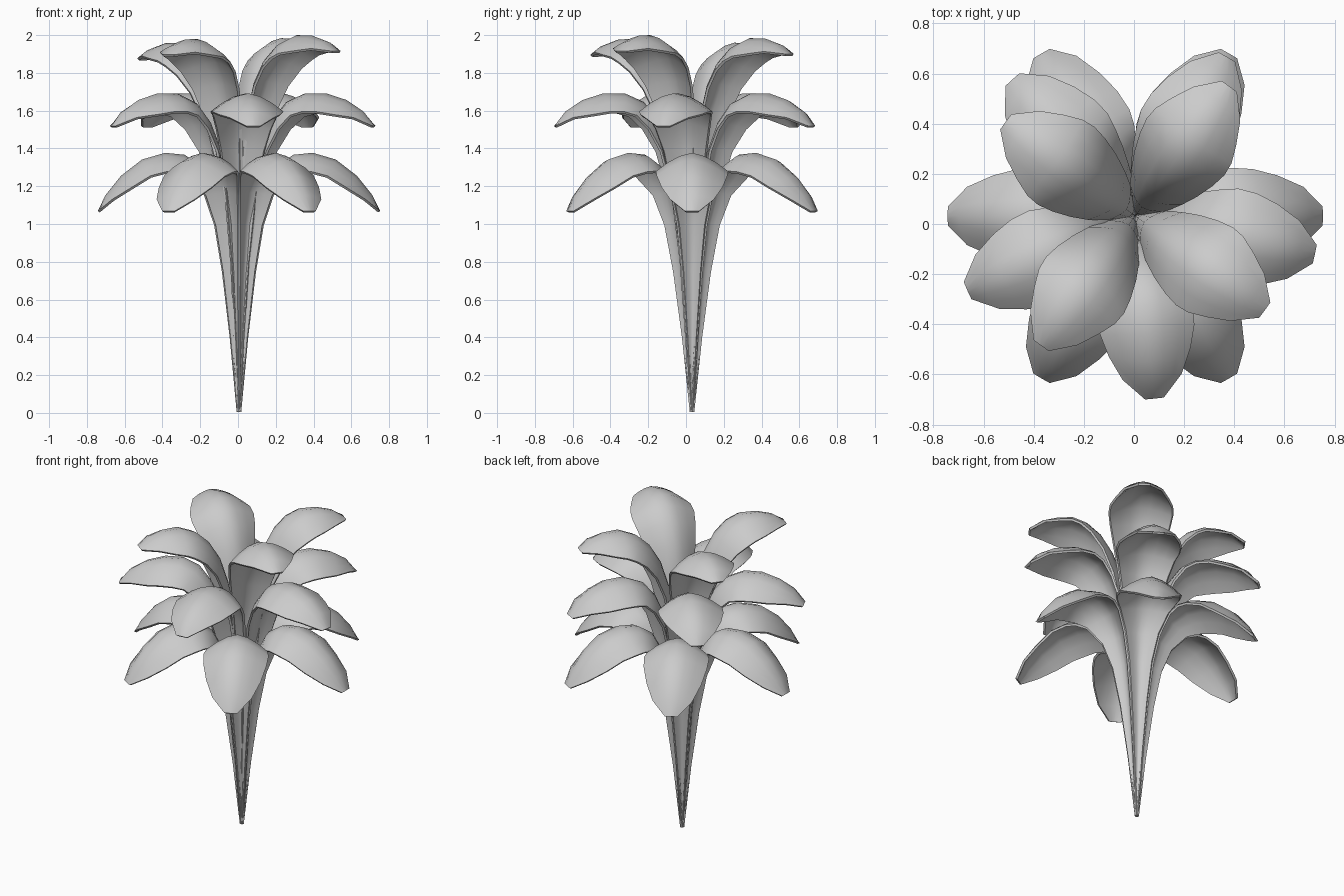
import bpy, bmesh, math
from mathutils import Vector

if "Cube" in bpy.data.objects:
    bpy.data.objects.remove(bpy.data.objects["Cube"])

CENTRE = Vector((0.005, 0.032, 0))
ACROSS = 6      # strips across a leaf
FOLD = 0.52     # how far the edges fold down, relative to half width

# Midrib of each tier: (radius, height, half width)
LOWER = [(.003, .005, .007), (.03, .4, .026), (.06, .75, .048), (.09, 1.0, .07),
         (.13, 1.17, .10), (.20, 1.30, .145), (.29, 1.36, .175), (.39, 1.37, .188),
         (.51, 1.335, .183), (.62, 1.25, .158), (.70, 1.15, .113), (.742, 1.065, .035)]
MIDDLE = [(.003, .005, .007), (.02, .4, .026), (.04, .8, .048), (.07, 1.15, .08),
          (.12, 1.40, .115), (.18, 1.54, .145), (.26, 1.64, .17), (.36, 1.685, .188),
          (.47, 1.685, .185), (.58, 1.65, .16), (.67, 1.59, .115), (.727, 1.515, .035)]
UPPER = [(.003, .005, .007), (.01, .5, .03), (.02, .95, .05), (.05, 1.35, .085),
         (.09, 1.60, .12), (.14, 1.76, .15), (.21, 1.88, .175), (.29, 1.955, .188),
         (.38, 1.993, .183), (.48, 1.99, .155), (.57, 1.96, .112), (.635, 1.91, .035)]


def leaf(name, profile, angle, rise):
    """Arching leaf with a folded cross-section, swept along its midrib."""
    out = Vector((math.cos(angle), math.sin(angle), 0))
    side = Vector((-out.y, out.x, 0))
    up = Vector((0, 0, rise))
    last = len(profile) - 1
    bm = bmesh.new()
    rows = []
    for i, (r, z, w) in enumerate(profile):
        a, b = profile[max(i - 1, 0)], profile[min(i + 1, last)]
        tangent = (out * (b[0] - a[0]) + up * (b[1] - a[1])).normalized()
        down = side.cross(tangent)
        if down.dot(out) < 0 and down.z > 0:
            down.negate()
        # The tip flattens out
        fold = FOLD * {last: 0, last - 1: 0.7}.get(i, 1)
        row = []
        for j in range(ACROSS + 1):
            s = 2 * j / ACROSS - 1
            p = CENTRE + out * r + up * z + side * (s * w)
            p += down * (fold * w * abs(s) ** 1.6)
            row.append(bm.verts.new(p))
        rows.append(row)
    for lo, hi in zip(rows, rows[1:]):
        for j in range(ACROSS):
            bm.faces.new((lo[j], hi[j], hi[j + 1], lo[j + 1]))
    mesh = bpy.data.meshes.new(name)
    bm.to_mesh(mesh)
    bm.free()
    obj = bpy.data.objects.new(name, mesh)
    bpy.context.collection.objects.link(obj)
    # Leaf thickness
    solid = obj.modifiers.new("thickness", 'SOLIDIFY')
    solid.thickness = 0.014
    solid.offset = 0
    bpy.ops.object.select_all(action='DESELECT')
    obj.select_set(True)
    bpy.context.view_layer.objects.active = obj
    bpy.ops.object.modifier_apply(modifier=solid.name)
    bpy.ops.object.shade_smooth_by_angle(angle=math.radians(40))


# Three tiers of leaves rising from one root point; the upper tier leans slightly
for tier, profile, start, rises in (("lower_leaf", LOWER, 0, [1] * 6),
                                    ("middle_leaf", MIDDLE, -12, [1] * 5),
                                    ("upper_leaf", UPPER, 54, [.992, .98, .99, 1])):
    for k, rise in enumerate(rises):
        leaf(f"{tier}_{k + 1}", profile, math.radians(start + 360 * k / len(rises)), rise)
